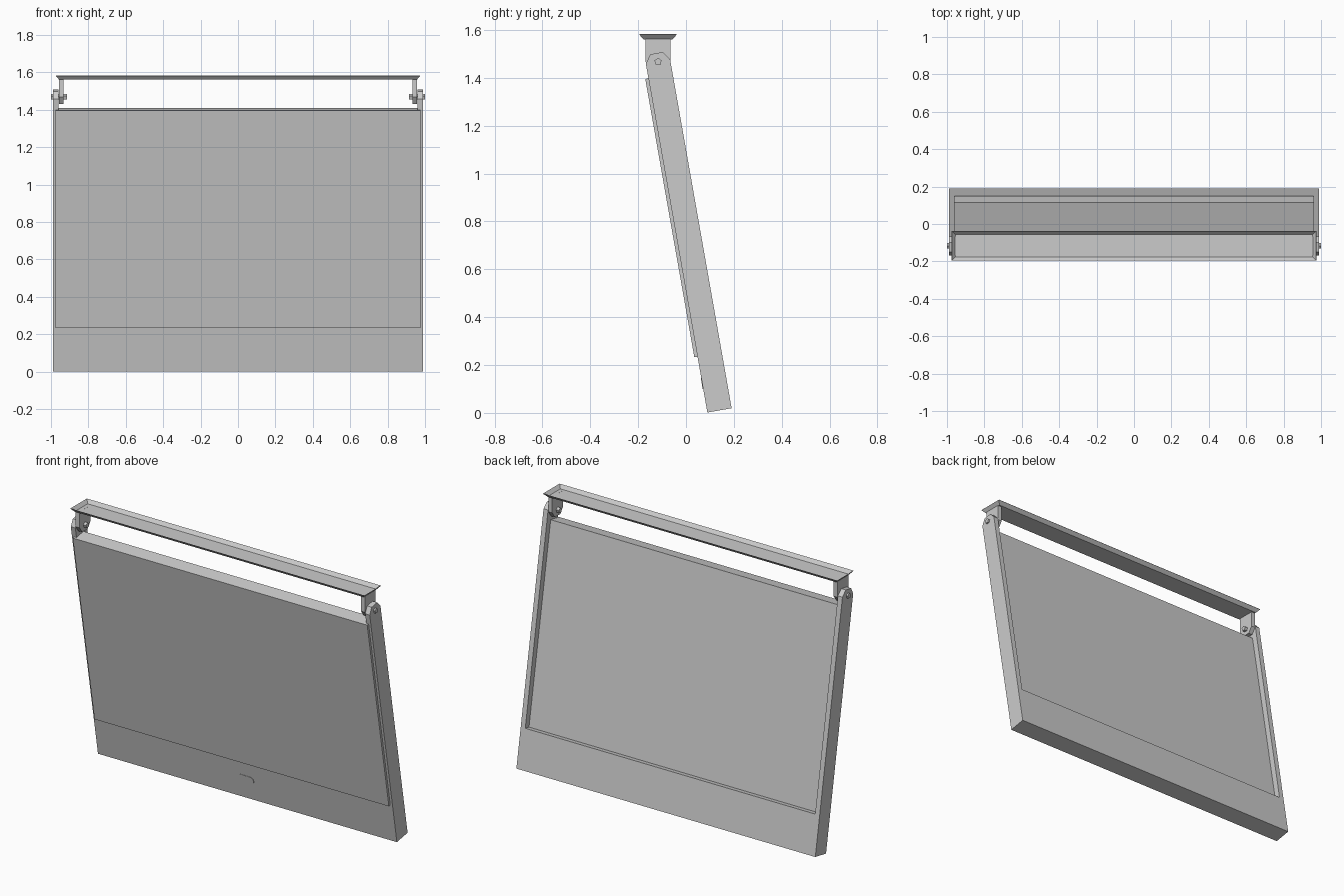
import bpy, bmesh
from math import radians, cos, sin, tau
from mathutils import Matrix, Vector

if "Cube" in bpy.data.objects:
    bpy.data.objects.remove(bpy.data.objects["Cube"])

PIVOT = Vector((0, -0.117, 1.468))
TILT = Matrix.Translation(PIVOT) @ Matrix.Rotation(radians(10), 4, 'X')
UPRIGHT = Matrix.Translation(PIVOT)


def finish(name, bm, matrix):
    bm.transform(matrix)
    bmesh.ops.recalc_face_normals(bm, faces=bm.faces)
    me = bpy.data.meshes.new(name)
    bm.to_mesh(me)
    bm.free()
    ob = bpy.data.objects.new(name, me)
    bpy.context.collection.objects.link(ob)
    return ob


def prism(name, points, direction, matrix):
    """Extrude a planar outline along a vector."""
    bm = bmesh.new()
    face = bm.faces.new([bm.verts.new(p) for p in points])
    ext = bmesh.ops.extrude_face_region(bm, geom=[face])
    bmesh.ops.translate(bm, vec=Vector(direction),
                        verts=[v for v in ext['geom'] if isinstance(v, bmesh.types.BMVert)])
    return finish(name, bm, matrix)


def side_prism(name, profile, x0, x1, matrix):
    return prism(name, [(x0, y, z) for y, z in profile], (x1 - x0, 0, 0), matrix)


H = 0.0515          # half depth of the frame
BOTTOM, SILL, TOP = -1.48, -1.243, -0.062

# Tilted U-shaped frame: full-width profile with the middle cut away
arm = [(-H, BOTTOM), (H, BOTTOM), (H, 0), (0.026, 0.036), (-0.026, 0.036), (-H, 0)]
frame = side_prism("swing_frame", arm, -0.99, 0.99, TILT)
hole = [(-0.2, SILL), (0.2, SILL), (0.2, 0.2), (-0.2, 0.2)]
cutter = side_prism("frame_cutter", hole, -0.96, 0.96, TILT)
cutter.hide_render = True
mod = frame.modifiers.new("opening", 'BOOLEAN')
mod.operation = 'DIFFERENCE'
mod.solver = 'EXACT'
mod.object = cutter
bpy.context.view_layer.objects.active = frame
bpy.ops.object.modifier_apply(modifier=mod.name)
bpy.data.objects.remove(cutter)

# Screen slab: T-shaped section, wider lip in front of the arms
section = [(-0.975, -0.065), (0.975, -0.065), (0.975, -H), (0.96, -H),
           (0.96, 0.0155), (-0.96, 0.0155), (-0.96, -H), (-0.975, -H)]
prism("screen_panel", [(x, y, SILL) for x, y in section], (0, 0, TOP - SILL), TILT)

# Pill-shaped button on the lower front panel
pill = []
for side in (1, -1):
    for i in range(7):
        a = radians(-90 + 30 * i)
        pill.append((side * (0.034 + 0.024 * cos(a)), -H, BOTTOM + 0.123 + side * 0.024 * sin(a)))
prism("button", pill, (0, -0.002, 0), TILT)

# Hanging brackets and pivot bolts on both sides
tab = [(-H, 0.095), (-H, 0), (-0.026, -0.036), (0.026, -0.036), (H, 0), (H, 0.095)]
bolt = [(0.016 * sin(tau * i / 5), 0.016 * cos(tau * i / 5)) for i in range(5)]
for side, label in ((-1, "left"), (1, "right")):
    side_prism("bracket_" + label, tab, side * 0.932, side * 0.958, UPRIGHT)
    side_prism("bolt_" + label, bolt, side * 0.914, side, UPRIGHT)

# Top mounting tray: flat floor with flared walls, open upwards
bm = bmesh.new()
rings = []
for hx, hy, z in ((0.956, 0.06, 0.094), (0.974, 0.078, 0.114)):
    rings.append([bm.verts.new((sx * hx, sy * hy, z))
                  for sx, sy in ((-1, -1), (1, -1), (1, 1), (-1, 1))])
bm.faces.new(rings[0])
for i in range(4):
    j = (i + 1) % 4
    bm.faces.new((rings[0][i], rings[0][j], rings[1][j], rings[1][i]))
tray = finish("mounting_tray", bm, UPRIGHT)
solid = tray.modifiers.new("thickness", 'SOLIDIFY')
solid.thickness = 0.002
solid.offset = 0
